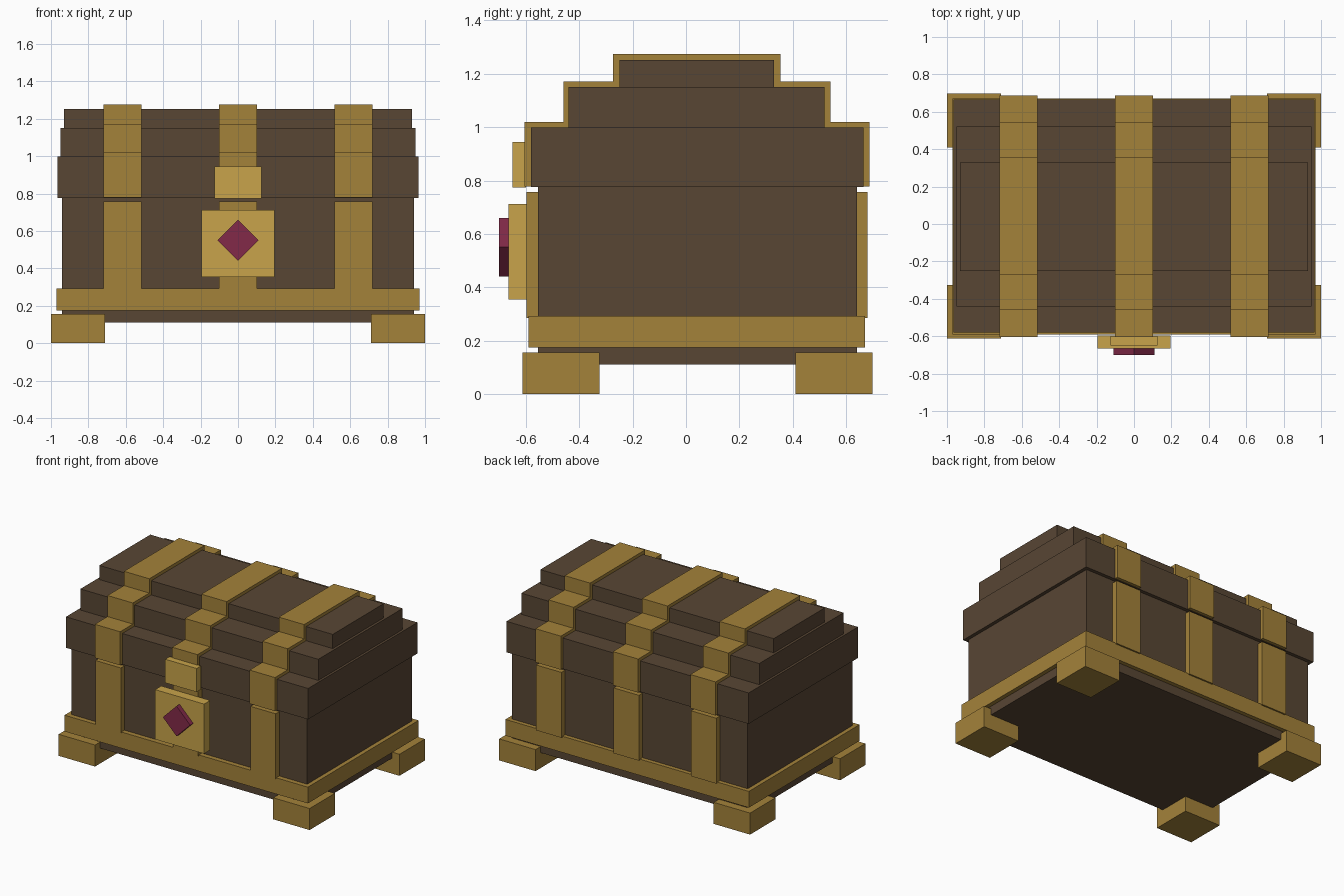
import bpy
import bmesh
from math import radians
from mathutils import Matrix

default = bpy.data.objects.get("Cube")
if default:
    bpy.data.objects.remove(default, do_unlink=True)


def material(name, rgb):
    mat = bpy.data.materials.new(name)
    mat.use_nodes = True
    colour = (*rgb, 1.0)
    mat.diffuse_color = colour
    mat.node_tree.nodes["Principled BSDF"].inputs["Base Color"].default_value = colour
    return mat


WOOD = material("dark_wood", (0.098, 0.061, 0.034))
BRASS = material("aged_brass", (0.371, 0.223, 0.042))
LOCK = material("bright_brass", (0.578, 0.371, 0.069))
GEM = material("crimson_gem", (0.223, 0.023, 0.065))


def add_object(name, bm, mat):
    bmesh.ops.recalc_face_normals(bm, faces=bm.faces)
    mesh = bpy.data.meshes.new(name)
    bm.to_mesh(mesh)
    bm.free()
    mesh.materials.append(mat)
    obj = bpy.data.objects.new(name, mesh)
    bpy.context.collection.objects.link(obj)
    return obj


def box(name, xs, ys, zs, mat):
    """Box given by its (min, max) range on each axis."""
    bm = bmesh.new()
    bmesh.ops.create_cube(bm, size=1)
    for v in bm.verts:
        v.co = [a + (b - a) * (c + 0.5) for (a, b), c in zip((xs, ys, zs), v.co)]
    return add_object(name, bm, mat)


def extrude_x(name, profile, x0, x1, mat):
    """Solid made by sweeping a (y, z) outline along x."""
    bm = bmesh.new()
    face = bm.faces.new([bm.verts.new((x0, y, z)) for y, z in profile])
    result = bmesh.ops.extrude_face_region(bm, geom=[face])
    verts = [g for g in result["geom"] if isinstance(g, bmesh.types.BMVert)]
    bmesh.ops.translate(bm, verts=verts, vec=(x1 - x0, 0, 0))
    return add_object(name, bm, mat)


# Wooden body and the band round its base
box("body", (-0.94, 0.94), (-0.555, 0.64), (0.11, 0.776), WOOD)
box("base_band", (-0.97, 0.97), (-0.59, 0.67), (0.175, 0.292), BRASS)

# Stepped lid
tiers = [("lower", 0.965, -0.58, 0.665, 0.775, 0.998),
         ("middle", 0.948, -0.44, 0.52, 0.998, 1.15),
         ("upper", 0.93, -0.25, 0.33, 1.15, 1.252)]
for name, half, y0, y1, z0, z1 in tiers:
    box("lid_" + name, (-half, half), (y0, y1), (z0, z1), WOOD)

# Corner feet
for side, xs in (("left", (0.71, 1.0)), ("right", (-1.0, -0.71))):
    for end, ys in (("front", (-0.613, -0.325)), ("back", (0.41, 0.699))):
        box(f"foot_{end}_{side}", xs, ys, (0, 0.155), BRASS)

# Straps: one piece stepping over the lid, two on the body
lid_strap = [(-0.605, 0.778), (-0.605, 1.02), (-0.46, 1.02), (-0.46, 1.172),
             (-0.273, 1.172), (-0.273, 1.275), (0.355, 1.275), (0.355, 1.172),
             (0.542, 1.172), (0.542, 1.02), (0.688, 1.02), (0.688, 0.778)]
for side, x in (("right", -0.617), ("middle", 0), ("left", 0.617)):
    x0, x1 = x - 0.101, x + 0.101
    extrude_x("lid_strap_" + side, lid_strap, x0, x1, BRASS)
    box("front_strap_" + side, (x0, x1), (-0.597, -0.55), (0.285, 0.756), BRASS)
    box("back_strap_" + side, (x0, x1), (0.635, 0.681), (0.285, 0.756), BRASS)

# Lock plate and hasp
box("lock_plate", (-0.195, 0.195), (-0.665, -0.595), (0.354, 0.712), LOCK)
box("hasp", (-0.125, 0.125), (-0.65, -0.6), (0.774, 0.944), LOCK)

# Diamond gem: a square plate turned on its corner
gem = box("gem", (-0.077, 0.077), (-0.7, -0.66), (-0.077, 0.077), GEM)
gem.data.transform(Matrix.Translation((0, 0, 0.55)) @ Matrix.Rotation(radians(45), 4, 'Y'))
